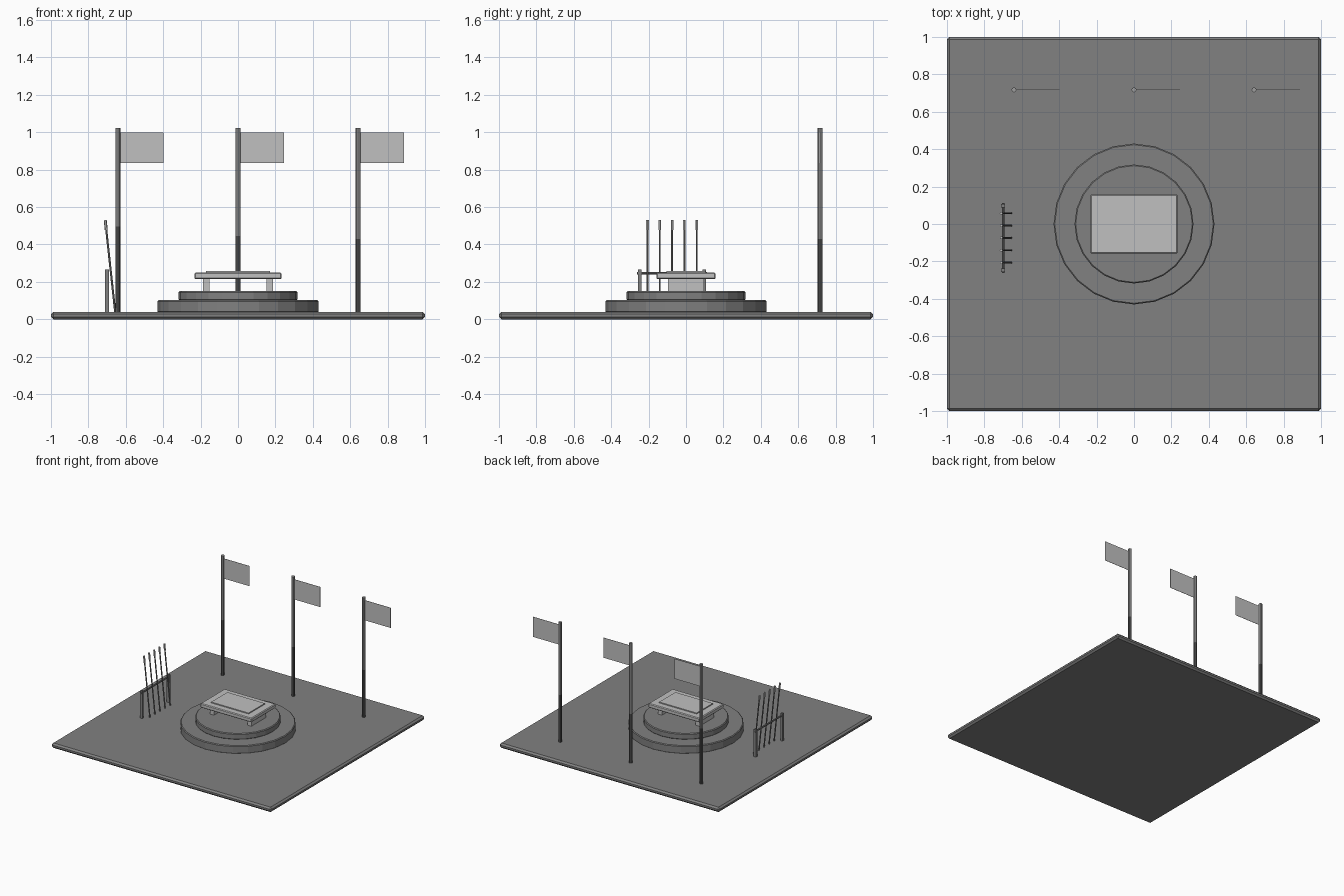
import bpy, bmesh, math
from mathutils import Vector

if "Cube" in bpy.data.objects:
    bpy.data.objects.remove(bpy.data.objects["Cube"])


def material(name, grey):
    m = bpy.data.materials.new(name)
    m.diffuse_color = (grey, grey, grey, 1)
    m.use_nodes = True
    m.node_tree.nodes["Principled BSDF"].inputs["Base Color"].default_value = m.diffuse_color
    return m


STONE = material("stone grey", 0.22)
LIGHT = material("light grey", 0.53)
STEEL = material("steel grey", 0.34)
DARK = material("dark grey", 0.10)


def finish(bm, name, mat, bevel=0.0):
    mesh = bpy.data.meshes.new(name)
    bmesh.ops.recalc_face_normals(bm, faces=bm.faces)
    bm.to_mesh(mesh)
    bm.free()
    ob = bpy.data.objects.new(name, mesh)
    bpy.context.collection.objects.link(ob)
    mesh.materials.append(mat)
    if bevel:
        mod = ob.modifiers.new("chamfer", 'BEVEL')
        mod.width = bevel
        mod.segments = 1
        mod.limit_method = 'ANGLE'
        mod.angle_limit = math.radians(40)
    return ob


def box(name, lo, hi, mat, bevel=0.0):
    bm = bmesh.new()
    bmesh.ops.create_cube(bm, size=1)
    lo, hi = Vector(lo), Vector(hi)
    for v in bm.verts:
        v.co = (lo + hi) / 2 + v.co * (hi - lo)
    return finish(bm, name, mat, bevel)


def rod(name, a, b, radius, mat, sides=8, bevel=0.0):
    a, b = Vector(a), Vector(b)
    bm = bmesh.new()
    bmesh.ops.create_cone(bm, cap_ends=True, segments=sides, radius1=radius,
                          radius2=radius, depth=(b - a).length)
    turn = (b - a).to_track_quat('Z', 'Y')
    for v in bm.verts:
        v.co = (a + b) / 2 + turn @ v.co
    return finish(bm, name, mat, bevel)


# Floor slab and the two round steps
box("floor", (-1, -1, 0), (1, 1, 0.04), STONE, 0.013)
rod("lower_step", (0, 0, 0.035), (0, 0, 0.102), 0.43, STONE, 24, 0.006)
rod("upper_step", (0, 0, 0.10), (0, 0, 0.15), 0.318, STONE, 24, 0.006)

# Table with two slab legs and a raised panel
box("table_top", (-0.233, -0.158, 0.215), (0.233, 0.158, 0.25), LIGHT, 0.006)
box("table_panel", (-0.17, -0.105, 0.248), (0.17, 0.105, 0.258), LIGHT)
for s in (-1, 1):
    box("table_leg", (s * 0.17 - 0.018, -0.095, 0.15),
        (s * 0.17 + 0.018, 0.095, 0.216), LIGHT)

# Flag poles, darker towards the ground, with flat flags
for x, split in ((-0.642, 0.495), (0, 0.445), (0.642, 0.43)):
    rod("pole_lower", (x, 0.717, 0.03), (x, 0.717, split), 0.0135, DARK)
    rod("pole_upper", (x, 0.717, split), (x, 0.717, 1.023), 0.0135, STEEL)
    box("flag", (x + 0.012, 0.716, 0.835), (x + 0.245, 0.718, 1.0), LIGHT)

# Rack: two posts and a rail
for y in (-0.248, 0.097):
    box("rack_post", (-0.71, y - 0.009, 0.03), (-0.69, y + 0.009, 0.265), STONE)
rod("rack_rail", (-0.70, -0.262, 0.247), (-0.70, 0.113, 0.247), 0.007, STONE)

# Leaning spears with a short light head
foot, tip = Vector((-0.653, 0, 0.005)), Vector((-0.710, 0, 0.53))
neck = foot.lerp(tip, 0.9)
for i in range(5):
    side = Vector((0, -0.206 + i * 0.0658, 0))
    rod("spear_shaft", foot + side, neck + side, 0.0055, STONE, 6)
    rod("spear_head", neck + side, tip + side, 0.008, LIGHT, 6)
